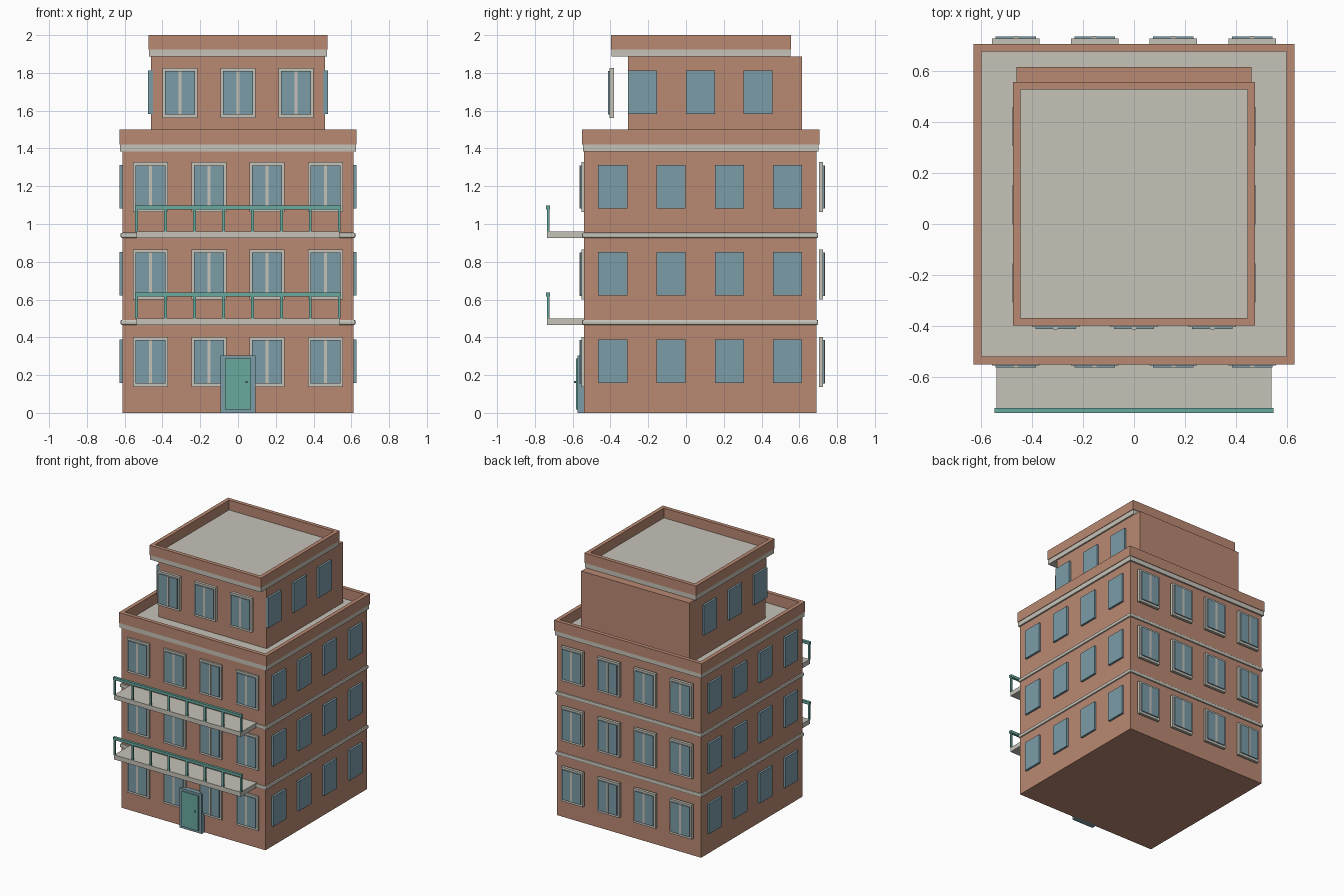
import bpy, bmesh
from mathutils import Matrix, Vector

cube = bpy.data.objects.get("Cube")
if cube:
    bpy.data.objects.remove(cube, do_unlink=True)


def material(name, rgb):
    m = bpy.data.materials.new(name)
    m.use_nodes = True
    m.diffuse_color = (*rgb, 1)
    m.node_tree.nodes["Principled BSDF"].inputs["Base Color"].default_value = (*rgb, 1)
    return m


BRICK = material("brick", (0.49, 0.25, 0.17))
STONE = material("pale stone", (0.565, 0.545, 0.485))
GLASS = material("blue glass", (0.20, 0.335, 0.395))
TEAL = material("teal paint", (0.138, 0.40, 0.345))


def boxes(name, mat, spans, bevel=0):
    """One object made of boxes, each given as (x0, x1, y0, y1, z0, z1)."""
    bm = bmesh.new()
    for x0, x1, y0, y1, z0, z1 in spans:
        mid = Vector((x0 + x1, y0 + y1, z0 + z1)) / 2
        size = Vector((x1 - x0, y1 - y0, z1 - z0, 1))
        bmesh.ops.create_cube(bm, size=1, matrix=Matrix.Translation(mid) @ Matrix.Diagonal(size))
    mesh = bpy.data.meshes.new(name)
    bm.to_mesh(mesh)
    bm.free()
    mesh.materials.append(mat)
    ob = bpy.data.objects.new(name, mesh)
    bpy.context.collection.objects.link(ob)
    if bevel:
        mod = ob.modifiers.new("soft edge", 'BEVEL')
        mod.width = bevel
        mod.segments = 2
    return ob


def roof(name, half, y0, y1, z0, z1, z2):
    """Stone roof slab with a brick parapet around its rim."""
    t = 0.03
    boxes(name + "_slab", STONE, [(-half + .004, half - .004, y0 + .004, y1 - .004, z0, z1)])
    boxes(name + "_parapet", BRICK, [
        (-half, half, y0, y0 + t, z1, z2),
        (-half, half, y1 - t, y1, z1, z2),
        (-half, -half + t, y0 + t, y1 - t, z1, z2),
        (half - t, half, y0 + t, y1 - t, z1, z2)])


def framed_windows(name, xs, sills, y, out):
    """Stone frames with two panes and a mullion, facing out = -1 or 1 in y."""
    frames, panes, bars = [], [], []

    def layer(depth0, depth1):
        return tuple(sorted((y + out * depth0, y + out * depth1)))

    for x in xs:
        for z in sills:
            frames.append((x - .093, x + .093, *layer(0, .022), z, z + .264))
            bars.append((x - .008, x + .008, *layer(.022, .032), z + .018, z + .248))
            for s in (-1, 1):
                a, b = sorted((x + s * .008, x + s * .079))
                panes.append((a, b, *layer(.022, .030), z + .018, z + .248))
    boxes(name + "_frames", STONE, frames)
    boxes(name + "_panes", GLASS, panes)
    boxes(name + "_mullions", STONE, bars)


def side_windows(name, ys, sills, wall):
    spans = []
    for y in ys:
        for z in sills:
            for s in (-1, 1):
                a, b = sorted((s * (wall - .01), s * (wall + .016)))
                spans.append((a, b, y - .077, y + .077, z + .02, z + .25))
    boxes(name, GLASS, spans)


STOREY = 0.4625
sills = [0.138 + STOREY * i for i in range(3)]
bays = [-.463 + .3087 * i for i in range(4)]

# Walls and roofs
boxes("main_walls", BRICK, [(-.612, .612, -.54, .69, 0, 1.39)])
roof("main_roof", .628, -.55, .706, 1.385, 1.42, 1.5)
boxes("penthouse_walls", BRICK, [(-.46, .46, -.308, .615, 1.42, 1.888)])
roof("penthouse_roof", .475, -.398, .557, 1.888, 1.925, 2.0)

# Bands between the storeys
boxes("floor_bands", STONE, [(-.622, .622, -.55, .7, z, z + .028) for z in (.465, .926)], bevel=.008)

# Windows
framed_windows("front_windows", bays, sills, -.532, -1)
framed_windows("back_windows", bays, sills, .704, 1)
framed_windows("penthouse_windows", [-.307, 0, .307], [1.562], -.382, -1)
side_windows("side_windows", [b + .075 for b in bays], sills, .612)
side_windows("penthouse_side_windows", [-.231, .076, .382], [1.562], .46)

# Balconies with railings
for level, z in (("lower", .465), ("upper", .926)):
    boxes(level + "_balcony_floor", STONE, [(-.538, .538, -.735, -.54, z, z + .035)])
    posts = [(x - .007, x + .007, -.735, -.723, z + .035, z + .155)
             for x in (-.537 + .1534 * i for i in range(8))]
    boxes(level + "_railing", TEAL, posts + [(-.546, .546, -.74, -.72, z + .152, z + .172)])

# Entrance
boxes("door_frame", GLASS, [(-.093, .093, -.575, -.53, 0, .305)])
boxes("door", TEAL, [(-.07, .07, -.583, -.575, .018, .288)])
boxes("door_knob", TEAL, [(.039, .049, -.594, -.583, .157, .17)], bevel=.003)
